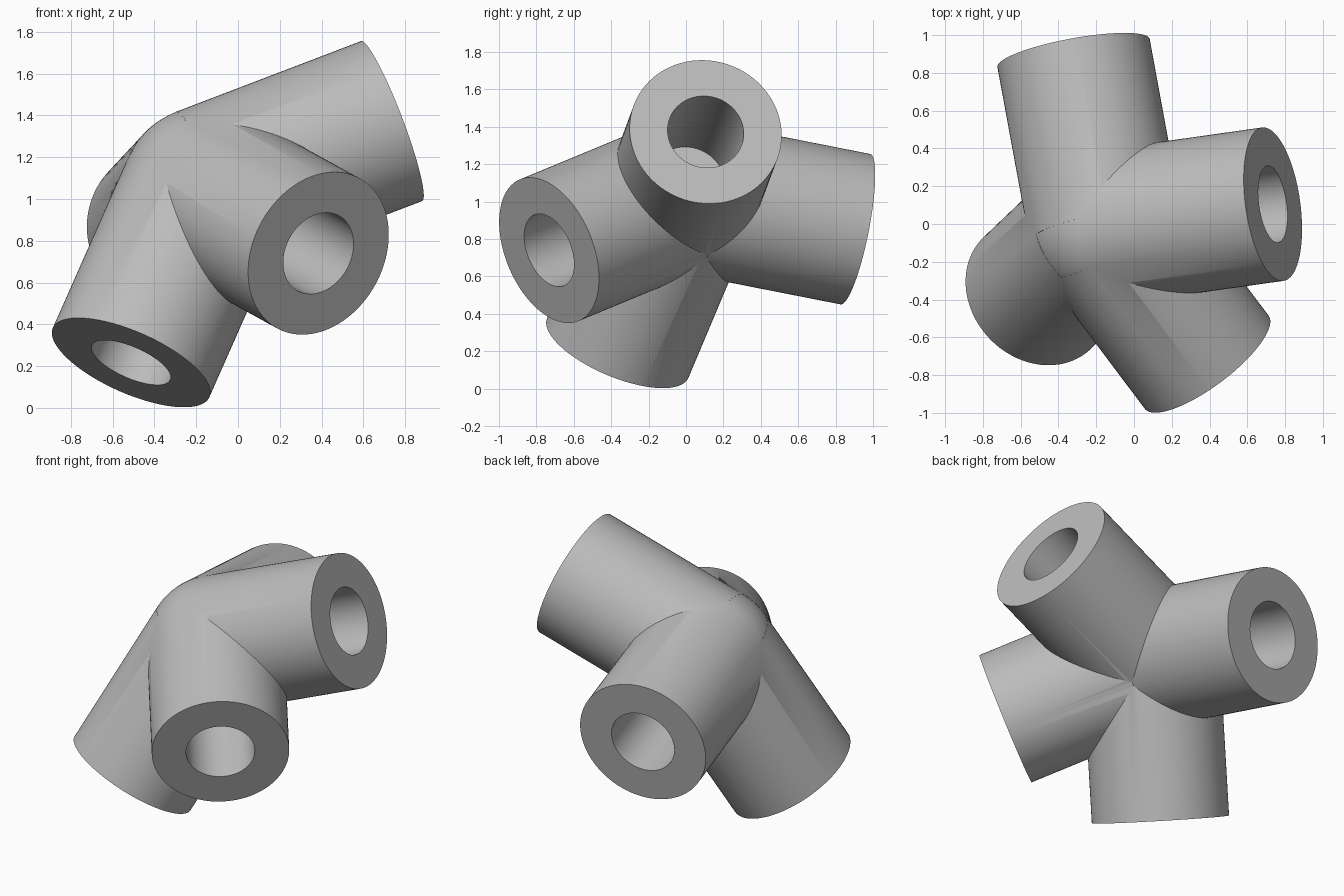
import bpy
from mathutils import Vector

cube = bpy.data.objects.get("Cube")
if cube:
    bpy.data.objects.remove(cube, do_unlink=True)

HUB = Vector((-0.15, -0.02, 1.035))
OUTER, INNER, BORE_DEPTH = 0.41, 0.205, 0.77

# Centre of the open end of each socket
SOCKET_ENDS = {
    "side_socket": Vector((0.735, 0.105, 1.373)),
    "lower_socket": Vector((-0.512, -0.365, 0.217)),
    "front_socket": Vector((0.385, -0.732, 0.74)),
    "back_socket": Vector((-0.32, 0.905, 0.853)),
}

grey = bpy.data.materials.new("plain_grey")
grey.use_nodes = True
grey.diffuse_color = (0.5, 0.5, 0.5, 1)
grey.node_tree.nodes["Principled BSDF"].inputs["Base Color"].default_value = grey.diffuse_color


def rod(name, start, end, radius):
    """Cylinder running between two points."""
    axis = end - start
    bpy.ops.mesh.primitive_cylinder_add(
        vertices=96, radius=radius, depth=axis.length, location=(start + end) / 2,
        rotation=axis.to_track_quat("Z", "Y").to_euler())
    obj = bpy.context.object
    obj.name = name
    return obj


def combine(target, tool, operation):
    """Apply a boolean and discard the tool object."""
    mod = target.modifiers.new(operation.title(), "BOOLEAN")
    mod.operation, mod.solver, mod.object = operation, "EXACT", tool
    bpy.context.view_layer.objects.active = target
    bpy.ops.object.modifier_apply(modifier=mod.name)
    bpy.data.objects.remove(tool, do_unlink=True)


# Rounded hub
bpy.ops.mesh.primitive_uv_sphere_add(segments=96, ring_count=48,
                                     radius=OUTER - 0.001, location=HUB)
connector = bpy.context.object
connector.name = "four_way_connector"

# Sockets joined to the hub
for name, end in SOCKET_ENDS.items():
    combine(connector, rod(name, HUB, end, OUTER), "UNION")

# Blind bores with flat floors
for name, end in SOCKET_ENDS.items():
    inward = (HUB - end).normalized()
    bore = rod(name + "_bore", end - inward * 0.05, end + inward * BORE_DEPTH, INNER)
    combine(connector, bore, "DIFFERENCE")

connector.data.materials.clear()
connector.data.materials.append(grey)
bpy.ops.object.select_all(action="DESELECT")
connector.select_set(True)
bpy.context.view_layer.objects.active = connector
bpy.ops.object.shade_smooth_by_angle(angle=0.5)
